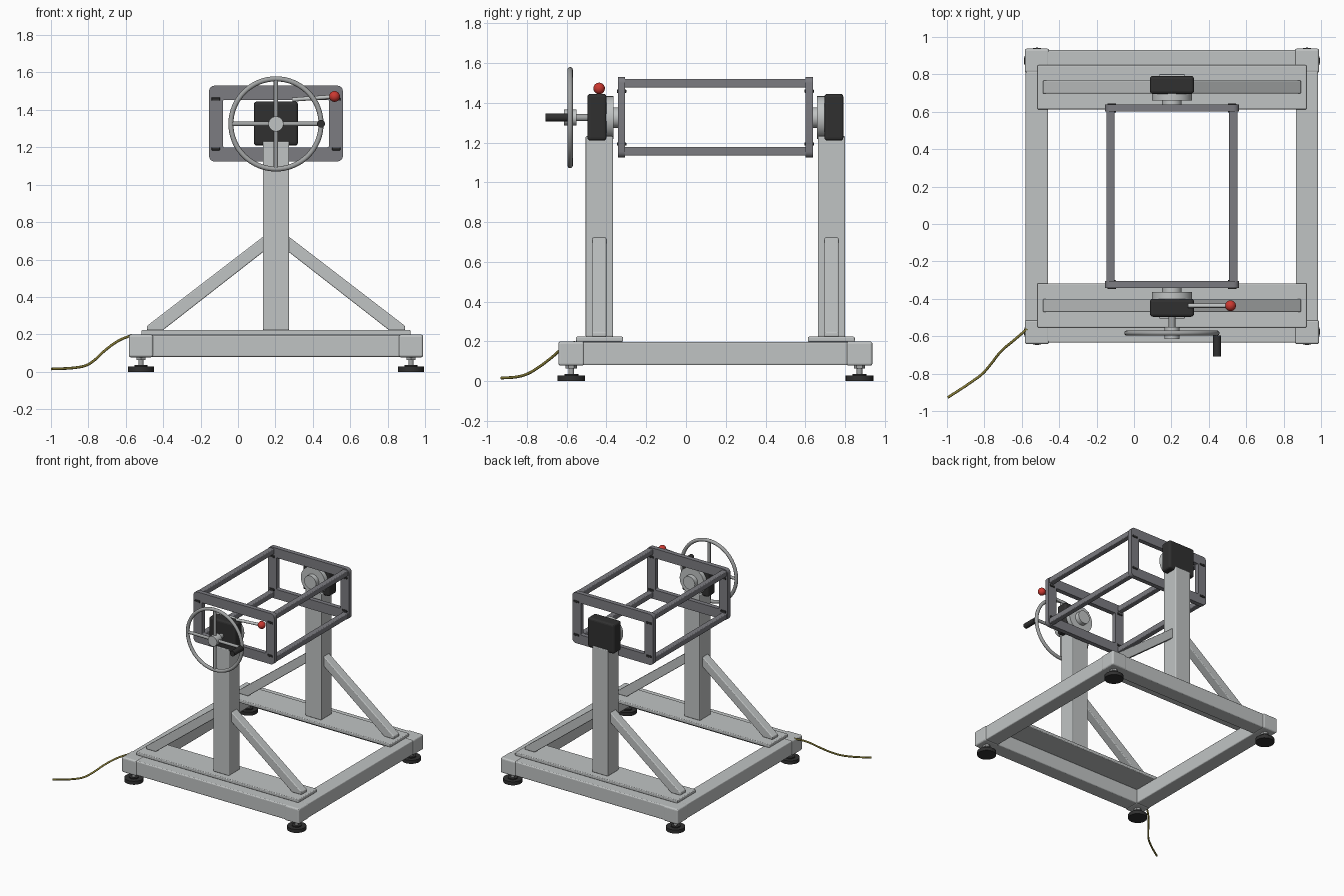
import bpy, bmesh, math
from mathutils import Vector

old = bpy.data.objects.get("Cube")
if old:
    bpy.data.objects.remove(old, do_unlink=True)

CX, CY, AXIS_Z = 0.203, 0.148, 1.325


def material(name, r, g, b):
    m = bpy.data.materials.new(name)
    m.use_nodes = True
    m.diffuse_color = (r, g, b, 1)
    m.node_tree.nodes["Principled BSDF"].inputs["Base Color"].default_value = (r, g, b, 1)
    return m


PAINT = material("light grey paint", 0.53, 0.55, 0.55)
FRAME = material("dark grey steel", 0.20, 0.20, 0.22)
STEEL = material("brushed steel", 0.36, 0.37, 0.37)
BLACK = material("black plastic", 0.03, 0.03, 0.03)
RED = material("red knob", 0.60, 0.04, 0.03)
CABLE = material("olive cable", 0.25, 0.21, 0.04)


def finish(name, bm, mat, bevel=0, smooth=False):
    bmesh.ops.recalc_face_normals(bm, faces=bm.faces)
    mesh = bpy.data.meshes.new(name)
    bm.to_mesh(mesh)
    bm.free()
    mesh.materials.append(mat)
    ob = bpy.data.objects.new(name, mesh)
    bpy.context.collection.objects.link(ob)
    if bevel:
        mod = ob.modifiers.new("Bevel", "BEVEL")
        mod.width, mod.segments = bevel, 3
    if smooth:
        smooth_by_angle(ob)
    return ob


def smooth_by_angle(ob):
    bpy.ops.object.select_all(action="DESELECT")
    ob.select_set(True)
    bpy.context.view_layer.objects.active = ob
    bpy.ops.object.shade_smooth_by_angle(angle=math.radians(35))


def box(name, centre, size, mat, bevel=0.008):
    bm = bmesh.new()
    bmesh.ops.create_cube(bm, size=1)
    bmesh.ops.scale(bm, vec=size, verts=bm.verts)
    bmesh.ops.translate(bm, vec=centre, verts=bm.verts)
    return finish(name, bm, mat, bevel)


def rod(name, a, b, radius, mat, sides=24):
    a, b = Vector(a), Vector(b)
    bm = bmesh.new()
    bmesh.ops.create_cone(bm, cap_ends=True, segments=sides, radius1=radius,
                          radius2=radius, depth=(b - a).length)
    turn = Vector((0, 0, 1)).rotation_difference(b - a).to_matrix().to_4x4()
    bmesh.ops.transform(bm, matrix=turn, verts=bm.verts)
    bmesh.ops.translate(bm, vec=(a + b) / 2, verts=bm.verts)
    return finish(name, bm, mat, 0, True)


def prism(name, profile, y, depth, mat, bevel):
    bm = bmesh.new()
    face = bm.faces.new([bm.verts.new((x, y - depth / 2, z)) for x, z in profile])
    out = bmesh.ops.extrude_face_region(bm, geom=[face])["geom"]
    moved = [v for v in out if isinstance(v, bmesh.types.BMVert)]
    bmesh.ops.translate(bm, vec=(0, depth, 0), verts=moved)
    return finish(name, bm, mat, bevel)


def curve_object(name, splines, mat, dims="3D"):
    cu = bpy.data.curves.new(name, "CURVE")
    cu.dimensions = dims
    for points in splines:
        s = cu.splines.new("POLY")
        s.points.add(len(points) - 1)
        for p, co in zip(s.points, points):
            p.co = (*co, 1)
        s.use_cyclic_u = dims == "2D"
    cu.materials.append(mat)
    ob = bpy.data.objects.new(name, cu)
    bpy.context.collection.objects.link(ob)
    return ob


def to_mesh(ob):
    bpy.ops.object.select_all(action="DESELECT")
    ob.select_set(True)
    bpy.context.view_layer.objects.active = ob
    bpy.ops.object.convert(target="MESH")
    smooth_by_angle(bpy.context.object)


def rounded_rect(w, h, r):
    pts = []
    for i in range(4):
        sx, sy = (1, -1, -1, 1)[i], (1, 1, -1, -1)[i]
        for k in range(5):
            t = math.radians(90 * i + 22.5 * k)
            pts.append((sx * (w - r) + r * math.cos(t), sy * (h - r) + r * math.sin(t), 0))
    return pts


# Base frame with corner blocks and levelling feet
for sx, side in ((-1, "right"), (1, "left")):
    box(f"{side}_rail", (CX + sx * 0.722, CY, 0.138), (0.12, 1.34, 0.116), PAINT)
    for sy, end in ((-1, "front"), (1, "back")):
        x, y = CX + sx * 0.722, CY + sy * 0.725
        box(f"{end}_{side}_corner", (x, y, 0.138), (0.13, 0.13, 0.122), PAINT, 0.012)
        rod(f"{end}_{side}_foot_pad", (x, y, 0), (x, y, 0.028), 0.07, BLACK)
        rod(f"{end}_{side}_foot_neck", (x, y, 0.028), (x, y, 0.036), 0.035, BLACK)
        rod(f"{end}_{side}_foot_stem", (x, y, 0.03), (x, y, 0.08), 0.014, STEEL)
        rod(f"{end}_{side}_foot_nut", (x, y, 0.062), (x, y, 0.08), 0.028, STEEL, 6)

# Columns, braces and bearings, one set at each end
brace = [(0.065, 0.725), (0.69, 0.245), (0.69, 0.222), (0.605, 0.222), (0.065, 0.643)]
for sy, end in ((-1, "front"), (1, "back")):
    def at(d):
        return CY + sy * d
    box(f"{end}_rail", (CX, at(0.722), 0.138), (1.34, 0.12, 0.116), PAINT)
    box(f"{end}_mount_plate", (CX, at(0.583), 0.21), (1.44, 0.236, 0.026), PAINT, 0.006)
    box(f"{end}_column", (CX, at(0.584), 0.727), (0.14, 0.138, 1.01), PAINT, 0.006)
    for sx, side in ((-1, "right"), (1, "left")):
        prism(f"{end}_{side}_brace", [(CX + sx * x, z) for x, z in brace],
              at(0.584), 0.07, PAINT, 0.006)
    box(f"{end}_bearing_housing", (CX, at(0.596), AXIS_Z + 0.002),
        (0.236, 0.096, 0.236), BLACK, 0.016)
    rod(f"{end}_flange", (CX, at(0.55), AXIS_Z), (CX, at(0.512), AXIS_Z), 0.108, PAINT, 40)
    rod(f"{end}_shaft", (CX, at(0.52), AXIS_Z), (CX, at(0.475), AXIS_Z), 0.052, PAINT, 32)

    # Open end plate of the rotating cage
    plate = curve_object(f"{end}_cage_plate", [rounded_rect(0.358, 0.203, 0.03),
                         rounded_rect(0.283, 0.127, 0.008)], FRAME, "2D")
    plate.data.fill_mode = "BOTH"
    plate.data.extrude = 0.018
    plate.location = (CX, at(0.472), AXIS_Z + 0.002)
    plate.rotation_euler = (math.pi / 2, 0, 0)
    to_mesh(plate)
    for sx in (-1, 1):
        for sz in (-1, 1):
            box(f"{end}_cage_bolt", (CX + sx * 0.322, at(0.472), AXIS_Z + sz * 0.133),
                (0.045, 0.048, 0.016), BLACK, 0.003)

# Long bars of the cage
for sx, side in ((-1, "right"), (1, "left")):
    for sz, level in ((-1, "lower"), (1, "upper")):
        box(f"{level}_{side}_cage_bar", (CX + sx * 0.328, CY, AXIS_Z + 0.002 + sz * 0.171),
            (0.044, 0.93, 0.044), FRAME, 0.006)

# Handwheel with four spokes, hub and crank grip
WY, R = -0.583, 0.241
bpy.ops.mesh.primitive_torus_add(location=(CX, WY, AXIS_Z), rotation=(math.pi / 2, 0, 0),
                                 major_radius=R, minor_radius=0.0135,
                                 major_segments=64, minor_segments=12)
rim = bpy.context.object
rim.name = "handwheel_rim"
rim.data.materials.append(STEEL)
smooth_by_angle(rim)
for i in range(4):
    a = i * math.pi / 2
    rod("handwheel_spoke", (CX, WY, AXIS_Z),
        (CX + R * math.cos(a), WY, AXIS_Z + R * math.sin(a)), 0.012, STEEL, 12)
rod("handwheel_hub", (CX, -0.615, AXIS_Z), (CX, -0.55, AXIS_Z), 0.04, PAINT, 32)
rod("handwheel_shaft", (CX, -0.55, AXIS_Z), (CX, -0.49, AXIS_Z), 0.018, STEEL)
rod("crank_grip", (CX + R, -0.708, AXIS_Z + 0.001), (CX + R, -0.595, AXIS_Z + 0.001), 0.021, BLACK)

# Locking lever with its ball knob
rod("lever_rod", (0.29, -0.437, 1.455), (0.50, -0.437, 1.47), 0.011, PAINT, 16)
bm = bmesh.new()
bmesh.ops.create_uvsphere(bm, u_segments=24, v_segments=16, radius=0.029)
bmesh.ops.translate(bm, vec=(0.516, -0.437, 1.472), verts=bm.verts)
finish("lever_knob", bm, RED, 0, True)

# Power cable trailing from the front right corner
path = [(-0.57, -0.56, 0.195), (-0.64, -0.62, 0.165), (-0.71, -0.68, 0.115),
        (-0.77, -0.755, 0.06), (-0.81, -0.80, 0.035), (-0.87, -0.845, 0.022),
        (-0.996, -0.928, 0.015)]
cable = curve_object("power_cable", [], CABLE)
spline = cable.data.splines.new("BEZIER")
spline.bezier_points.add(len(path) - 1)
for p, co in zip(spline.bezier_points, path):
    p.co = co
    p.handle_left_type = p.handle_right_type = "AUTO"
cable.data.bevel_depth = 0.007
cable.data.use_fill_caps = True
to_mesh(cable)
